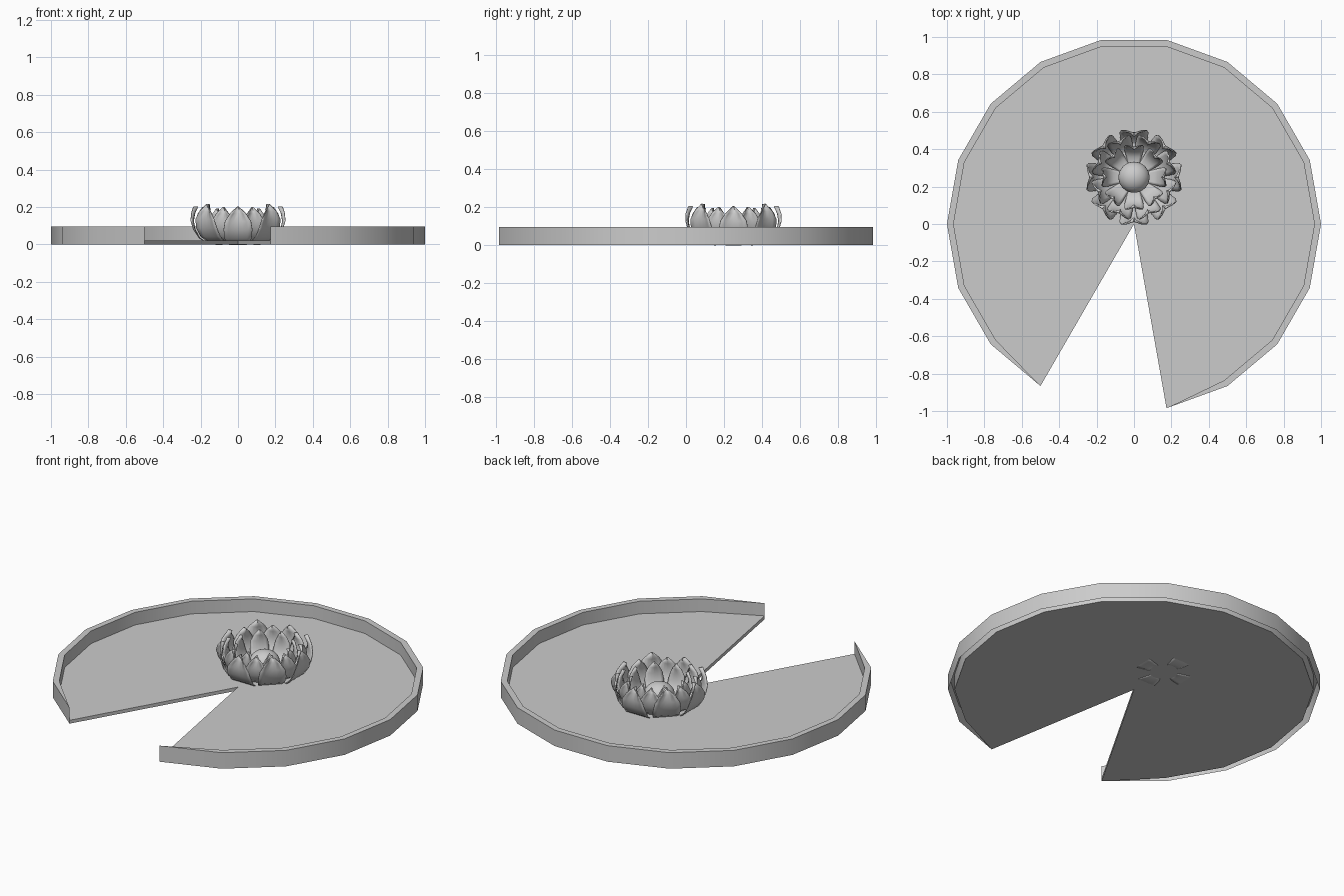
import bpy, bmesh, math
from mathutils import Vector

if "Cube" in bpy.data.objects:
    bpy.data.objects.remove(bpy.data.objects["Cube"])


def finish(name, bm, angle=30):
    bmesh.ops.recalc_face_normals(bm, faces=bm.faces)
    me = bpy.data.meshes.new(name)
    bm.to_mesh(me)
    bm.free()
    ob = bpy.data.objects.new(name, me)
    bpy.context.collection.objects.link(ob)
    bpy.ops.object.select_all(action='DESELECT')
    ob.select_set(True)
    bpy.context.view_layer.objects.active = ob
    bpy.ops.object.shade_smooth_by_angle(angle=math.radians(angle))
    return ob


# Leaf pad: 18-sided disc with a notch, raised rim tapering out at the notch
FLOOR, TOP, INNER = 0.02, 0.095, 0.965
angles = [math.radians(a) for a in range(-80, 241, 20)]
last = len(angles) - 1
bm = bmesh.new()


def ring(r, z, r_end):
    return [bm.verts.new(((r_end if i in (0, last) else r) * math.cos(a),
                          (r_end if i in (0, last) else r) * math.sin(a), z))
            for i, a in enumerate(angles)]


def bridge(a, b):
    for i in range(last):
        bm.faces.new((a[i], a[i + 1], b[i + 1], b[i]))


out_low, out_top = ring(1, 0, 1), ring(1, TOP, 1)
in_top, in_mid, in_low = (ring(INNER, z, 1) for z in (TOP, FLOOR, 0))
hub_top, hub_low = bm.verts.new((0, 0, FLOOR)), bm.verts.new((0, 0, 0))
for a, b in ((out_low, out_top), (out_top, in_top), (in_top, in_mid), (in_mid, in_low)):
    bridge(a, b)
bm.faces.new(in_mid + [hub_top])
bm.faces.new(in_low + [hub_low])
for i in (0, last):
    bm.faces.new((in_mid[i], in_low[i], hub_low, hub_top))
bmesh.ops.remove_doubles(bm, verts=bm.verts, dist=1e-4)
finish("leaf_pad", bm)

# Flower petals: (radius, height, half width) along the petal
CENTRE = Vector((0, 0.25, 0))
PROFILE = [(0.03, 0.008, 0.015), (0.10, 0.0, 0.042), (0.16, 0.003, 0.060),
           (0.205, 0.035, 0.073), (0.23, 0.08, 0.077), (0.238, 0.125, 0.069),
           (0.232, 0.165, 0.042), (0.215, 0.203, 0.002)]
COLS = 6


def petal_ring(name, count, offset, scale, lift, height):
    bm = bmesh.new()
    for k in range(count):
        a = math.radians(offset) + k * math.tau / count
        radial = Vector((math.cos(a), math.sin(a), 0))
        side = Vector((-math.sin(a), math.cos(a), 0))
        rows = []
        for j, (r, z, w) in enumerate(PROFILE):
            t = j / (len(PROFILE) - 1)
            row = []
            for i in range(COLS + 1):
                u = 2 * i / COLS - 1
                # edges cup inward low down and flare outward near the tip
                flare = (0.035 * t - 0.012) * u * u
                p = CENTRE + radial * (r + flare) * scale + side * u * w * scale
                p.z = z * height + lift
                row.append(bm.verts.new(p))
            rows.append(row)
        for a_row, b_row in zip(rows, rows[1:]):
            for i in range(COLS):
                bm.faces.new((a_row[i], a_row[i + 1], b_row[i + 1], b_row[i]))
    ob = finish(name, bm, 40)
    mod = ob.modifiers.new("thickness", 'SOLIDIFY')
    mod.thickness = 0.005
    mod.offset = 0


petal_ring("outer_petals", 4, 0, 1.0, 0.0, 1.0)
petal_ring("diagonal_petals", 4, 45, 1.0, 0.008, 1.02)
petal_ring("middle_petals", 8, 22.5, 0.87, 0.012, 0.92)
petal_ring("inner_petals", 8, 0, 0.68, 0.02, 0.85)

# Flower centre
bm = bmesh.new()
bmesh.ops.create_uvsphere(bm, u_segments=32, v_segments=16, radius=0.083)
bmesh.ops.scale(bm, vec=(1, 1, 0.85), verts=bm.verts)
bmesh.ops.translate(bm, vec=CENTRE + Vector((0, 0, 0.072)), verts=bm.verts)
finish("flower_centre", bm)
